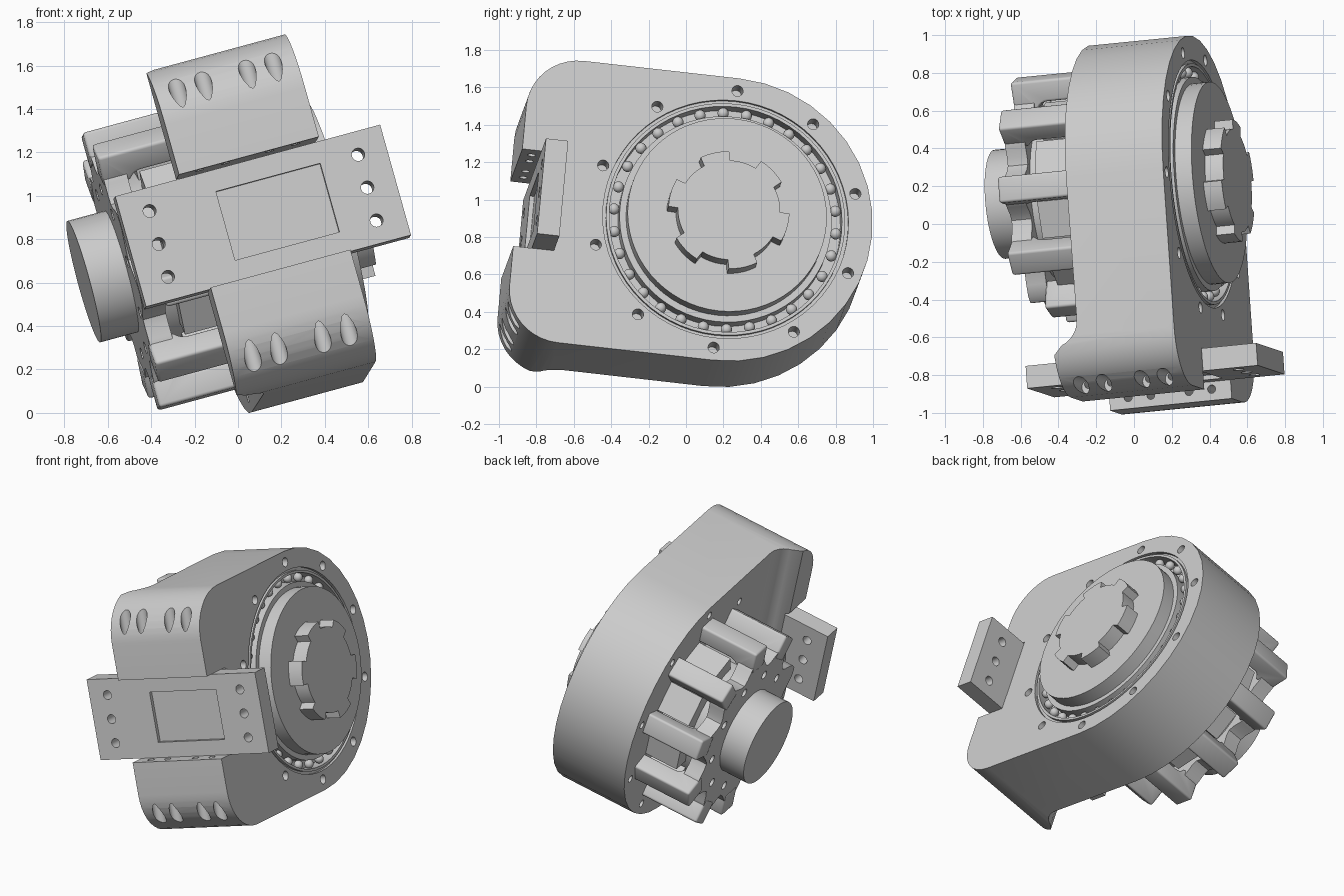
import bpy, bmesh
from math import sin, cos, pi, radians
from mathutils import Matrix, Vector

cube = bpy.data.objects.get("Cube")
if cube:
    bpy.data.objects.remove(cube)

grey = bpy.data.materials.new("machined_grey")
grey.use_nodes = True
COLOUR = (0.6, 0.6, 0.6, 1)
grey.diffuse_color = COLOUR
grey.node_tree.nodes["Principled BSDF"].inputs["Base Color"].default_value = COLOUR

# Local frame: x = shaft axis (output end at 0), y = backward, z = up
shaft = Vector((0.961, 0.096, 0.26)).normalized()
up = Vector((-0.26, 0.09, 0.96))
up = (up - up.dot(shaft) * shaft).normalized()
back = up.cross(shaft)
POSE = Matrix((shaft, back, up)).transposed().to_4x4()
POSE.translation = (0.548, 0.23, 0.945)
parts = []


def make(name, bm, part=True):
    bmesh.ops.recalc_face_normals(bm, faces=bm.faces)
    mesh = bpy.data.meshes.new(name)
    bm.to_mesh(mesh)
    bm.free()
    mesh.materials.append(grey)
    ob = bpy.data.objects.new(name, mesh)
    bpy.context.collection.objects.link(ob)
    if part:
        parts.append(ob)
    return ob


def prism(bm, pts, vec):
    """Extrude a closed polygon along a vector."""
    face = bm.faces.new([bm.verts.new(p) for p in pts])
    ext = bmesh.ops.extrude_face_region(bm, geom=[face])["geom"]
    bmesh.ops.translate(bm, vec=vec, verts=[v for v in ext if isinstance(v, bmesh.types.BMVert)])


def tube(bm, x0, x1, r0, r1, n=64):
    """Spin a rectangular section around the shaft axis."""
    rings = [[bm.verts.new((x, r * cos(2 * pi * i / n), r * sin(2 * pi * i / n)))
              for i in range(n)] for x, r in ((x0, r0), (x0, r1), (x1, r1), (x1, r0))]
    for j, ring in enumerate(rings):
        nxt = rings[(j + 1) % 4]
        for i in range(n):
            k = (i + 1) % n
            bm.faces.new((ring[i], ring[k], nxt[k], nxt[i]))


def box(bm, lo, hi, turn=0):
    lo, hi = Vector(lo), Vector(hi)
    size = Matrix.Diagonal((*(hi - lo), 1))
    bmesh.ops.create_cube(bm, size=1, matrix=Matrix.Rotation(turn, 4, 'X')
                          @ Matrix.Translation((lo + hi) / 2) @ size)


def rod(bm, centre, r, depth, axis, n=20):
    rot = Vector((0, 0, 1)).rotation_difference(Vector(axis)).to_matrix().to_4x4()
    bmesh.ops.create_cone(bm, cap_ends=True, segments=n, radius1=r, radius2=r, depth=depth,
                          matrix=Matrix.Translation(centre) @ rot)


def modify(ob, kind, **settings):
    mod = ob.modifiers.new(kind.lower(), kind)
    for key, value in settings.items():
        setattr(mod, key, value)
    bpy.context.view_layer.objects.active = ob
    bpy.ops.object.modifier_apply(modifier=mod.name)


def cut(ob, bm):
    tool = make("cutter", bm, part=False)
    tool.hide_render = True
    modify(ob, 'BOOLEAN', operation='DIFFERENCE', solver='EXACT', object=tool)
    bpy.data.objects.remove(tool)


def polar(x, r, ang):
    return Vector((x, r * cos(ang), r * sin(ang)))


def arc(cy, cz, r, a0, a1, n):
    return [(cy + r * cos(radians(a0 + (a1 - a0) * i / n)),
             cz + r * sin(radians(a0 + (a1 - a0) * i / n))) for i in range(n + 1)]


FACE, REAR, FLARE, R = -0.19, -0.73, -0.86, 0.785
MID = -0.527
SPOKES = [pi / 2 + i * pi / 5 for i in range(10)]

# Housing: round at the back, squared with rounded corners at the front
outline = (arc(0.005, 0, R, -90, 90, 18) + arc(-0.835, R - 0.285, 0.285, 90, 180, 10)
           + arc(-0.835, 0.285 - R, 0.285, 180, 270, 10))
bm = bmesh.new()
prism(bm, [(FLARE, y, z) for y, z in outline], (FACE - FLARE, 0, 0))
housing = make("housing", bm)

# Rear relief that leaves a flared lip at the front
relief = [(-2, -0.92), (FLARE, -0.92)] + arc(FLARE, -0.74, 0.14, -70, 0, 8) + [(REAR, 1), (-2, 1)]
bm = bmesh.new()
prism(bm, [(x, y, -1) for x, y in relief], (0, 0, 2))
cut(housing, bm)

# Slot for the mounting plate
bm = bmesh.new()
box(bm, (-1.5, -1.5, -0.28), (0.5, -0.9, 0.262))
cut(housing, bm)

# Bearing grooves and face bolt holes
bm = bmesh.new()
tube(bm, FACE - 0.09, 0, 0.57, 0.625)
tube(bm, FACE - 0.02, 0, 0.642, 0.66)
for ang in SPOKES:
    rod(bm, polar(FACE, 0.715, ang), 0.03, 0.2, (1, 0, 0))
    rod(bm, polar(REAR, 0.715, ang), 0.025, 0.2, (1, 0, 0))
cut(housing, bm)

# Vertical bolt holes, then their counterbores
for r, y, z, depth in ((0.022, -1.06, 0.36, 0.34), (0.038, -1.075, 0.9, 0.8)):
    bm = bmesh.new()
    for off in (-0.23, -0.105, 0.105, 0.23):
        for side in (-1, 1):
            rod(bm, (MID + off, y, side * z), r, depth, (0, 0, 1))
    cut(housing, bm)

# Bearing balls
bm = bmesh.new()
for i in range(30):
    bmesh.ops.create_uvsphere(bm, u_segments=14, v_segments=8, radius=0.03,
                              matrix=Matrix.Translation(polar(FACE - 0.045, 0.598, i * pi / 15)))
make("bearing_balls", bm)

# Output hub
bm = bmesh.new()
rod(bm, (-0.2, 0, 0), 0.535, 0.2, (1, 0, 0), 64)
make("output_hub", bm)

# Toothed coupling with six teeth
teeth = []
for i in range(6):
    mid = 109 + i * 60
    teeth += arc(0, 0, 0.325, mid - 14, mid + 14, 5) + arc(0, 0, 0.275, mid + 15, mid + 45, 5)
bm = bmesh.new()
prism(bm, [(0, y, z) for y, z in teeth], (-0.12, 0, 0))
make("output_coupling", bm)

# Mounting plate with shallow window and end holes
LOW = -0.014
bm = bmesh.new()
box(bm, (MID - 0.635, -1.02, LOW - 0.265), (MID + 0.635, -0.9, LOW + 0.265))
plate = make("mounting_plate", bm)
bm = bmesh.new()
box(bm, (MID - 0.18, -1.2, LOW - 0.165), (MID + 0.32, -0.995, LOW + 0.165))
for side in (-1, 1):
    for row in (-1, 0, 1):
        rod(bm, (MID + side * 0.5, -0.96, LOW + row * 0.158), 0.03, 0.4, (0, 1, 0))
cut(plate, bm)

# Motor core and the blocks between the spokes
bm = bmesh.new()
rod(bm, (-0.86, 0, 0), 0.43, 0.34, (1, 0, 0), 48)
make("motor_core", bm)
bm = bmesh.new()
for ang in SPOKES:
    box(bm, (-0.96, 0.3, -0.1), (-0.7, 0.53, 0.1), ang + pi / 10)
make("motor_blocks", bm)

# End plate with scalloped rim and small holes
bm = bmesh.new()
rim = []
for i in range(80):
    ang = i * pi / 40
    rim.append(polar(-1.13, 0.53 + 0.06 * cos(10 * (ang - pi / 2)), ang))
prism(bm, rim, (0.11, 0, 0))
end_plate = make("motor_end_plate", bm)
bm = bmesh.new()
for ang in SPOKES:
    rod(bm, polar(-1.08, 0.4, ang + pi / 10), 0.028, 0.2, (1, 0, 0))
cut(end_plate, bm)

# Spokes: filleted L-shaped arms into the housing, shorter beside the mounting plate
bm = bmesh.new()
for i, ang in enumerate(SPOKES):
    end = -1.03 if i in (2, 3) else -1.135
    arm = ([(end, 0.5), (end, 0.66), (-0.7, 0.66), (-0.7, 0.54)]
           + arc(end + 0.185, 0.48, 0.06, 90, 160, 5))
    side = polar(0, 0.14, ang + pi / 2)
    prism(bm, [polar(x, r, ang) - side / 2 for x, r in arm], side)
spokes = make("motor_spokes", bm)
modify(spokes, 'BEVEL', width=0.02, segments=3)

# Motor end cap
bm = bmesh.new()
rod(bm, (-1.16, 0, 0), 0.29, 0.3, (1, 0, 0), 48)
make("motor_end_cap", bm)

# Pose every part and set the shading
bpy.ops.object.select_all(action='DESELECT')
for ob in parts:
    ob.data.transform(POSE)
    ob.select_set(True)
bpy.context.view_layer.objects.active = housing
bpy.ops.object.shade_smooth_by_angle(angle=radians(30))
